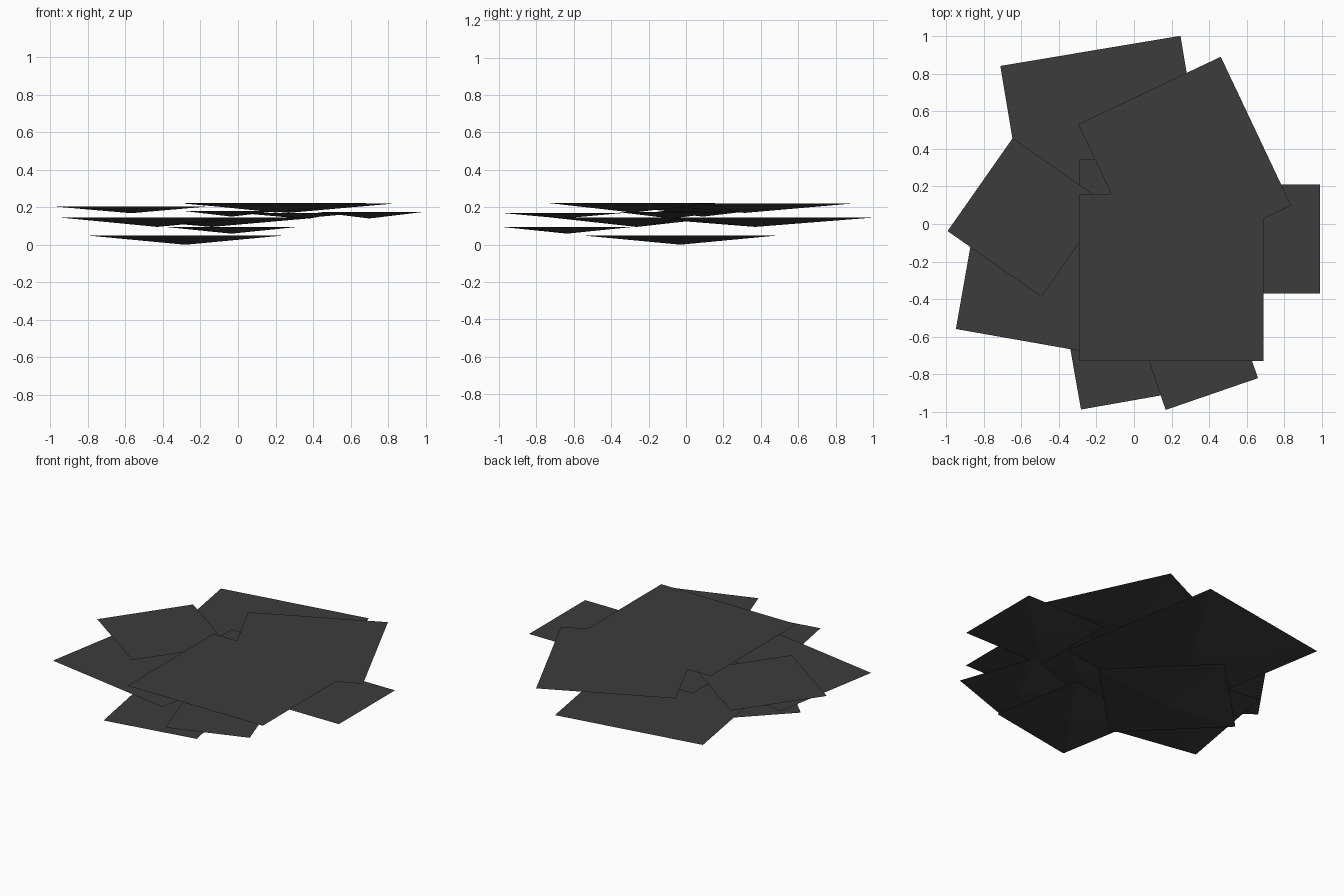
import bpy
import bmesh
from math import radians, sqrt
from mathutils import Matrix

cube = bpy.data.objects.get("Cube")
if cube:
    bpy.data.objects.remove(cube, do_unlink=True)

grey = bpy.data.materials.new("dark_grey")
colour = (0.045, 0.045, 0.045, 1)
grey.diffuse_color = colour
grey.use_nodes = True
bsdf = grey.node_tree.nodes["Principled BSDF"]
bsdf.inputs["Base Color"].default_value = colour
bsdf.inputs["Roughness"].default_value = 0.9


def slab(name, x, y, top, width, length, depth, angle):
    """Flat rectangular top that narrows to a point underneath."""
    bm = bmesh.new()
    bmesh.ops.create_cone(bm, cap_ends=True, segments=4,
                          radius1=0, radius2=sqrt(0.5), depth=1)
    bmesh.ops.remove_doubles(bm, verts=bm.verts, dist=0.001)
    bmesh.ops.rotate(bm, verts=bm.verts, matrix=Matrix.Rotation(radians(45), 3, 'Z'))
    bmesh.ops.translate(bm, verts=bm.verts, vec=(0, 0, -0.5))
    bmesh.ops.scale(bm, verts=bm.verts, vec=(width, length, depth))
    bmesh.ops.recalc_face_normals(bm, faces=bm.faces)
    mesh = bpy.data.meshes.new(name)
    bm.to_mesh(mesh)
    bm.free()
    mesh.materials.append(grey)
    obj = bpy.data.objects.new(name, mesh)
    obj.location = (x, y, top)
    obj.rotation_euler.z = radians(angle)
    bpy.context.collection.objects.link(obj)


# Lowest layer
slab("base_slab", -0.28, -0.03, 0.05, 0.75, 0.75, 0.05, 45)
slab("front_low_slab", -0.035, -0.635, 0.095, 0.61, 0.61, 0.036, 10)

# Middle layer
slab("back_slab", -0.14, 0.37, 0.145, 0.973, 1.12, 0.05, 9.5)
slab("front_left_slab", -0.43, -0.265, 0.145, 0.92, 0.76, 0.05, -10)
slab("front_small_slab", 0.33, -0.66, 0.17, 0.52, 0.52, 0.03, 19)
slab("side_slab", 0.70, -0.08, 0.175, 0.58, 0.58, 0.035, 0)
slab("centre_slab", -0.035, 0.09, 0.18, 0.51, 0.51, 0.03, 0)

# Top layer
slab("side_top_slab", -0.57, 0.035, 0.205, 0.61, 0.605, 0.037, -35)
slab("front_top_slab", 0.20, -0.285, 0.222, 0.98, 0.89, 0.05, 0)
slab("back_top_slab", 0.27, 0.315, 0.22, 0.84, 0.877, 0.05, 25.3)
